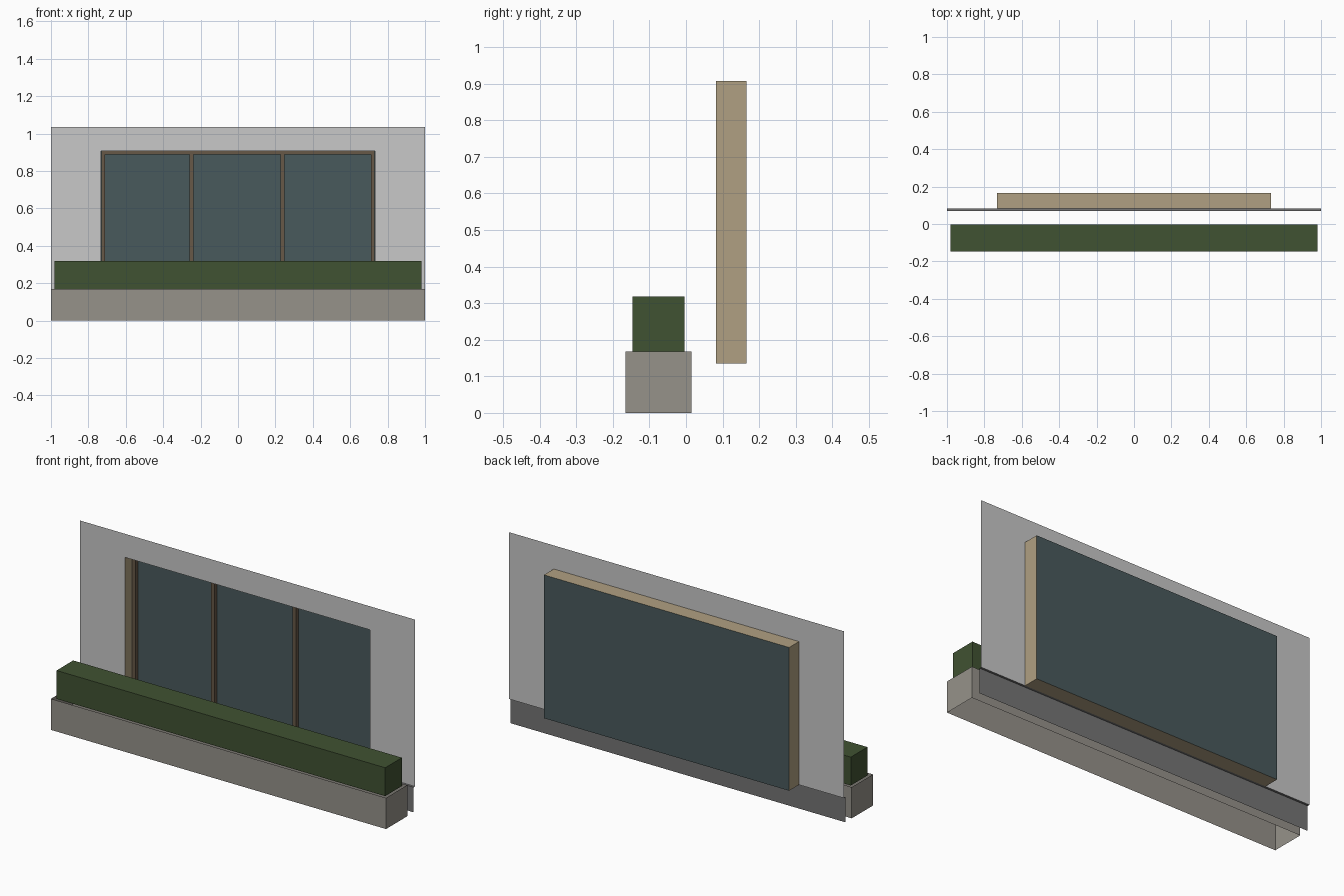
import bpy, bmesh
from mathutils import Vector

cube = bpy.data.objects.get("Cube")
if cube:
    bpy.data.objects.remove(cube, do_unlink=True)


def material(name, rgb):
    """Flat material from an sRGB colour given as 0-255 values."""
    lin = [((c / 255 + 0.055) / 1.055) ** 2.4 for c in rgb]
    mat = bpy.data.materials.new(name)
    mat.use_nodes = True
    mat.diffuse_color = (*lin, 1)
    bsdf = mat.node_tree.nodes["Principled BSDF"]
    bsdf.inputs["Base Color"].default_value = (*lin, 1)
    bsdf.inputs["Roughness"].default_value = 0.9
    return mat


def add_object(name, bm, mat):
    mesh = bpy.data.meshes.new(name)
    bm.to_mesh(mesh)
    bm.free()
    mesh.materials.append(mat)
    obj = bpy.data.objects.new(name, mesh)
    bpy.context.collection.objects.link(obj)
    return obj


def box(name, x, y, z, mat, keep=None):
    """Box between (min, max) pairs; keep lists the sides left, such as '-y'."""
    bm = bmesh.new()
    bmesh.ops.create_cube(bm, size=1)
    bm.normal_update()
    if keep:
        normals = [Vector([(-1 if k[0] == "-" else 1) * (k[1] == a) for a in "xyz"])
                   for k in keep]
        drop = [f for f in bm.faces if all(f.normal.dot(n) < 0.9 for n in normals)]
        bmesh.ops.delete(bm, geom=drop, context="FACES")
    for v in bm.verts:
        v.co = [r[0] + (c + 0.5) * (r[1] - r[0]) for c, r in zip(v.co, (x, y, z))]
    return add_object(name, bm, mat)


wall_grey = material("wall_light_grey", (200, 200, 200))
base_grey = material("base_dark_grey", (117, 117, 117))
stone = material("planter_stone", (150, 146, 138))
green = material("hedge_green", (64, 82, 50))
tan = material("reveal_tan", (176, 160, 130))
brown = material("frame_brown", (103, 88, 71))
glass = material("glass_blue_grey", (73, 90, 92))

# Main levels
WALL_Y, BACK_Y = 0.082, 0.166
SILL, HEAD, TOP = 0.135, 0.908, 1.035
HALF = 0.732
BAR = 0.02

# Thin wall sheet with the window opening
bm = bmesh.new()
outline = [(-1, SILL), (-HALF, SILL), (-HALF, HEAD), (HALF, HEAD),
           (HALF, SILL), (1, SILL), (1, TOP), (-1, TOP)]
bm.faces.new([bm.verts.new((x, WALL_Y, z)) for x, z in outline])
add_object("wall", bm, wall_grey)

# Recessed base strip with its ledge
box("wall_base", (-1, 1), (0.07, WALL_Y), (0, SILL), base_grey, ["-y", "+z"])

# Window reveal and glass
box("window_reveal", (-HALF, HALF), (WALL_Y, BACK_Y), (SILL, HEAD), tan,
    ["-x", "+x", "-z", "+z"])
box("window_glass", (-HALF, HALF), (WALL_Y, BACK_Y), (SILL, HEAD), glass, ["+y"])

# Window frame: rails, side stiles and mullions
inset = 0.001
x0, z0, z1 = HALF - inset, SILL + inset, HEAD - inset
frame_y = (0.141, BACK_Y - 0.003)
for name, z in (("bottom_rail", z0), ("top_rail", z1 - BAR)):
    box(name, (-x0, x0), frame_y, (z, z + BAR), brown)
for name, x in (("right_stile", -x0), ("right_mullion", -0.259),
                ("left_mullion", 0.228), ("left_stile", x0 - BAR)):
    box(name, (x, x + BAR), frame_y, (z0 + BAR, z1 - BAR), brown)

# Open planter and clipped hedge
box("planter", (-1, 1), (-0.166, 0.015), (0, 0.168), stone,
    ["-x", "+x", "-y", "+y"])
box("hedge", (-0.981, 0.981), (-0.146, -0.004), (0.165, 0.318), green)
